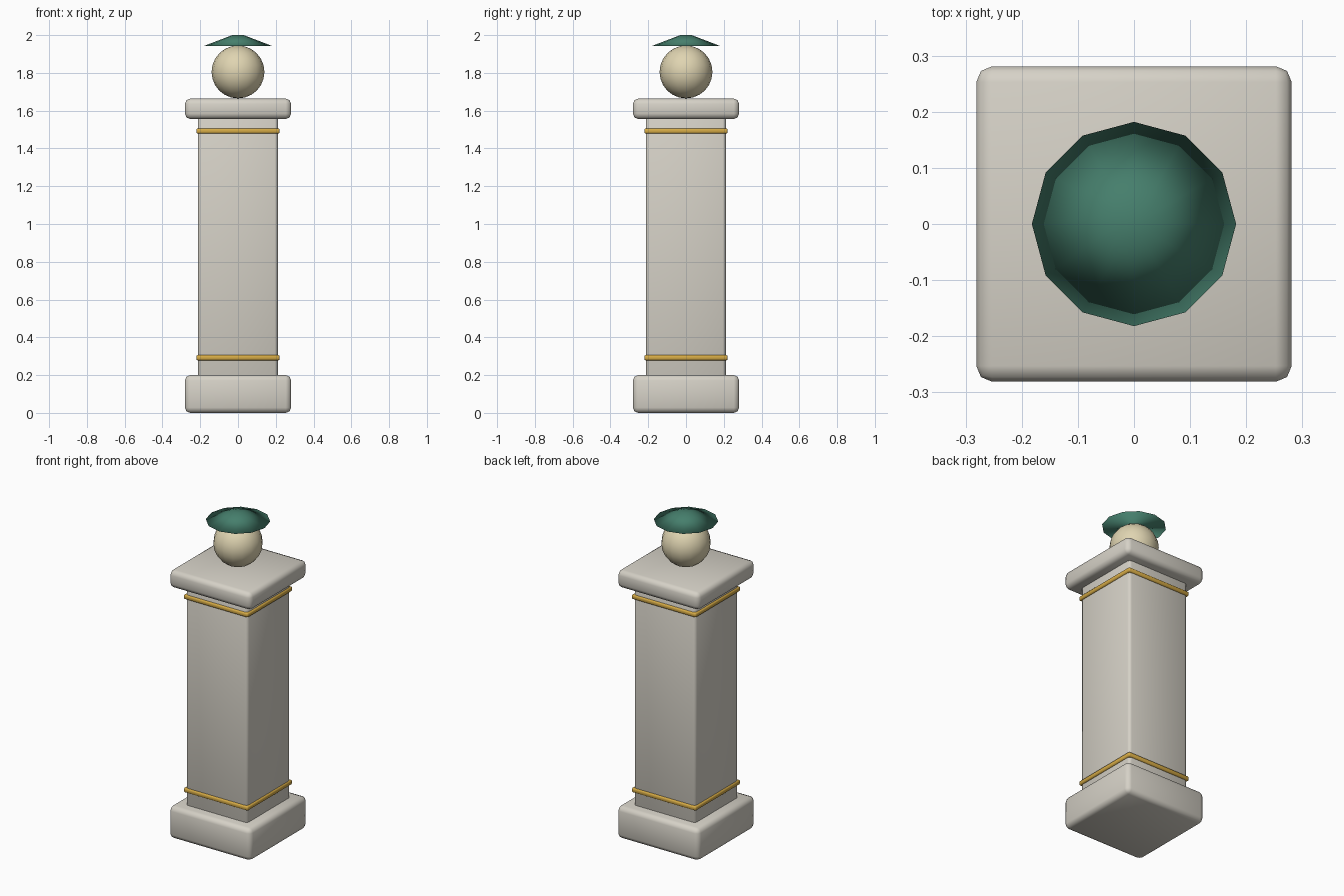
import bpy

if "Cube" in bpy.data.objects:
    bpy.data.objects.remove(bpy.data.objects["Cube"], do_unlink=True)


def material(name, rgb):
    m = bpy.data.materials.new(name)
    m.use_nodes = True
    colour = (*rgb, 1.0)
    m.diffuse_color = colour
    m.node_tree.nodes["Principled BSDF"].inputs["Base Color"].default_value = colour
    return m


stone = material("pale stone", (0.67, 0.64, 0.57))
gold = material("gold", (0.66, 0.40, 0.06))
cream = material("cream globe", (0.74, 0.66, 0.44))
green = material("dark green", (0.06, 0.21, 0.15))


def finish(name, mat):
    """Name, colour and smooth the newest object."""
    ob = bpy.context.object
    ob.name = ob.data.name = name
    ob.data.materials.append(mat)
    bpy.ops.object.shade_smooth()
    return ob


def block(name, half, bottom, top, bevel, mat):
    """Square block with rounded edges."""
    bpy.ops.mesh.primitive_cube_add(size=2, location=(0, 0, (bottom + top) / 2))
    bpy.context.object.scale = (half, half, (top - bottom) / 2)
    bpy.ops.object.transform_apply(location=False, rotation=False, scale=True)
    ob = finish(name, mat)
    mod = ob.modifiers.new("rounded edges", "BEVEL")
    mod.width = bevel
    mod.segments = 2
    return ob


# Stone pillar
block("base", 0.281, 0.0, 0.2, 0.028, stone)
block("shaft", 0.212, 0.17, 1.58, 0.018, stone)
block("capital", 0.281, 1.556, 1.664, 0.028, stone)

# Gold trim
for name, z in (("lower_band", 0.292), ("upper_band", 1.492)):
    block(name, 0.221, z - 0.014, z + 0.014, 0.009, gold)

# Globe
bpy.ops.mesh.primitive_uv_sphere_add(segments=16, ring_count=12, radius=0.14,
                                     location=(0, 0, 1.805))
finish("globe", cream)

# Twelve-sided hat over the globe
bpy.ops.mesh.primitive_cone_add(vertices=12, radius1=0.182, radius2=0.03,
                                depth=0.058, location=(0, 0, 1.971))
finish("hat", green)
